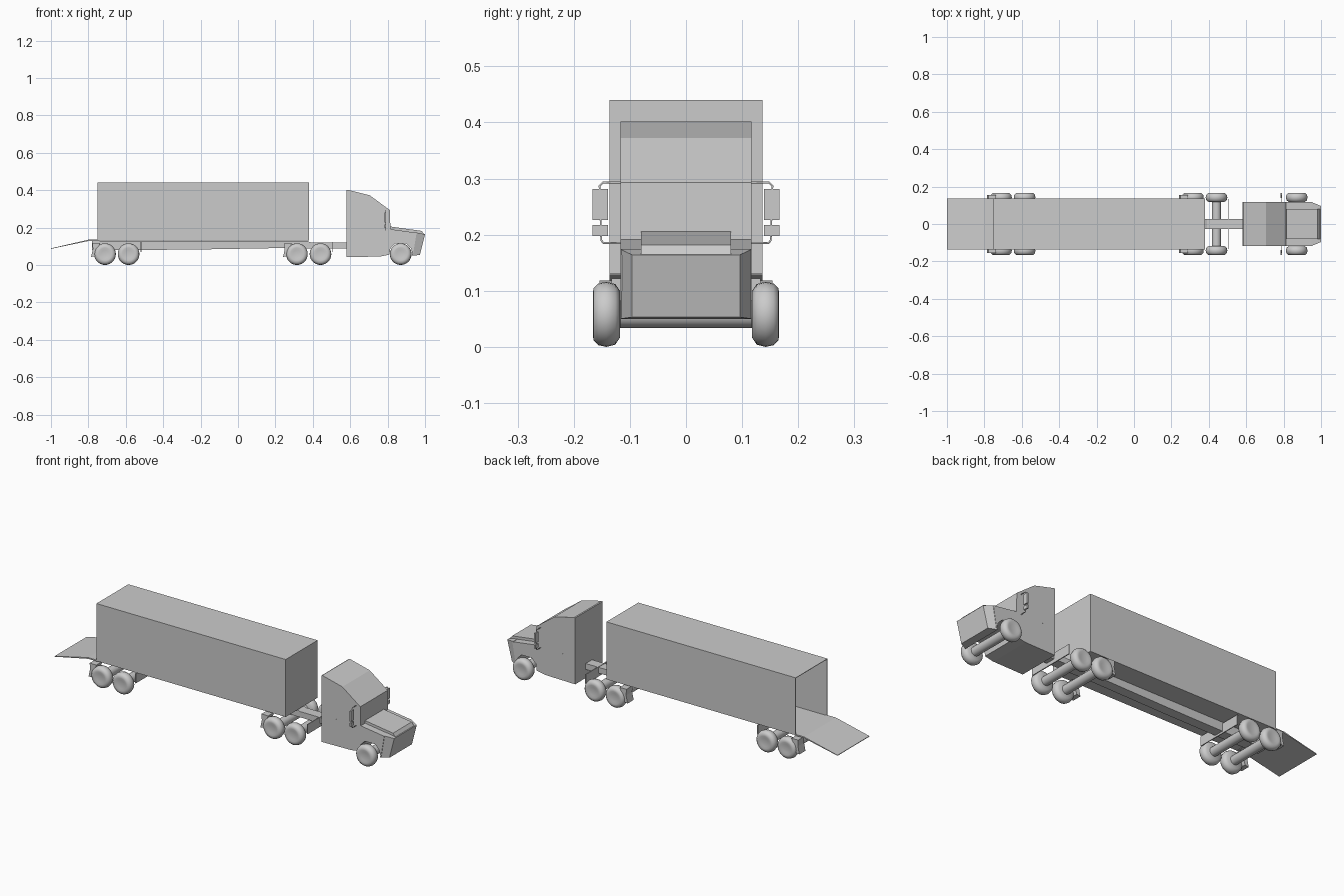
import bpy, bmesh, math
from mathutils import Vector

if "Cube" in bpy.data.objects:
    bpy.data.objects.remove(bpy.data.objects["Cube"])


def finish(name, bm, smooth=False):
    bmesh.ops.recalc_face_normals(bm, faces=bm.faces[:])
    me = bpy.data.meshes.new(name)
    bm.to_mesh(me)
    bm.free()
    ob = bpy.data.objects.new(name, me)
    bpy.context.collection.objects.link(ob)
    if smooth:
        bpy.context.view_layer.objects.active = ob
        ob.select_set(True)
        bpy.ops.object.shade_smooth_by_angle(angle=math.radians(50))
        ob.select_set(False)
    return ob


def prism(name, profile):
    """Side profile of (x, z, half width) spanned across y."""
    bm = bmesh.new()
    a = [bm.verts.new((x, -w, z)) for x, z, w in profile]
    b = [bm.verts.new((x, w, z)) for x, z, w in profile]
    bm.faces.new(a)
    bm.faces.new(b[::-1])
    n = len(profile)
    for i in range(n):
        j = (i + 1) % n
        bm.faces.new((a[i], b[i], b[j], a[j]))
    return finish(name, bm)


def flat(name, points, w):
    return prism(name, [(x, z, w) for x, z in points])


def box(name, x0, x1, y0, y1, z0, z1):
    ob = flat(name, [(x0, z0), (x1, z0), (x1, z1), (x0, z1)], (y1 - y0) / 2)
    ob.location.y = (y0 + y1) / 2
    return ob


R = 0.058


def wheel(name, x, side):
    prof = [(0, .116), (.042, .118), (.054, .126), (R, .142),
            (.055, .156), (.046, .165), (.034, .166), (.022, .163), (0, .163)]
    bm = bmesh.new()
    vs = [bm.verts.new((r, y * side, 0)) for r, y in prof]
    es = [bm.edges.new(p) for p in zip(vs, vs[1:])]
    bmesh.ops.spin(bm, geom=vs + es, cent=(0, 0, 0), axis=(0, 1, 0),
                   angle=2 * math.pi, steps=28, use_duplicate=False)
    bmesh.ops.remove_doubles(bm, verts=bm.verts[:], dist=1e-4)
    ob = finish(name, bm, True)
    ob.location = (x, 0, R)


def axle(name, x):
    bm = bmesh.new()
    bmesh.ops.create_cone(bm, cap_ends=True, segments=20, radius1=.024,
                          radius2=.024, depth=.25)
    for v in bm.verts:
        v.co = Vector((v.co.x + x, v.co.z, v.co.y + R))
    finish(name, bm, True)
    for s, tag in ((-1, "near"), (1, "far")):
        wheel(f"{name}_wheel_{tag}", x, s)


# Trailer body, hollow and open at the rear
bm = bmesh.new()
bmesh.ops.create_cube(bm, size=1)
for v in bm.verts:
    v.co = Vector((-.185 + v.co.x * 1.13, v.co.y * .272, .285 + v.co.z * .31))
rear = [f for f in bm.faces if f.calc_center_median().x < -.7]
bmesh.ops.delete(bm, geom=rear, context='FACES_ONLY')
me = bpy.data.meshes.new("trailer_body")
bm.to_mesh(me)
bm.free()
trailer = bpy.data.objects.new("trailer_body", me)
bpy.context.collection.objects.link(trailer)
mod = trailer.modifiers.new("wall", 'SOLIDIFY')
mod.thickness = .004
mod.offset = -1

# Tail ramp and the frame below the trailer
flat("loading_ramp", [(-.74, .135), (-.80, .135), (-1, .089), (-1, .086),
                      (-.80, .128), (-.74, .128)], .136)
flat("chassis_frame", [(-.78, .128), (.37, .128), (.39, .12), (.60, .12), (.60, .088),
                       (.2, .09), (-.2, .083), (-.52, .08), (-.78, .08)], .027)

# Two tandem bogies with front plates and rear mudflaps
for tag, c in (("rear", -.648), ("drive", .378)):
    for k, d in enumerate((-.063, .063)):
        axle(f"{tag}_axle_{k + 1}", c + d)
    box(f"{tag}_bogie_plate", c + .126, c + .131, -.133, .133, .07, .122)
    for s, side in ((-1, "near"), (1, "far")):
        flap = flat(f"{tag}_mudflap_{side}",
                    [(c - .137, .043), (c - .115, .047), (c - .10, .09),
                     (c - .09, .118), (c - .13, .118), (c - .128, .085)], .026)
        flap.location.y = s * .128
axle("steering_axle", .87)

# Cab: lower body and sleeper roof
flat("cab_lower", [(.58, .042), (.76, .045), (.81, .055), (.818, .19), (.58, .186)], .117)
flat("cab_upper", [(.58, .186), (.815, .19), (.812, .293), (.705, .372), (.585, .402),
                   (.58, .40)], .117)

# Hood with wheel arch, tapered nose and raised centre panel
flat("hood", [(.81, .192), (.955, .172), (.935, .052), (.925, .09), (.90, .115),
              (.84, .115), (.815, .09), (.81, .06)], .117)
prism("nose", [(.95, .174, .117), (1.0, .164, .096), (.972, .053, .096), (.93, .05, .117)])
flat("hood_panel", [(.81, .206), (.982, .182), (.995, .165), (.81, .16)], .08)

# Mirrors on bent tube brackets
for s, side in ((-1, "near"), (1, "far")):
    cu = bpy.data.curves.new("mirror_bracket_" + side, 'CURVE')
    cu.dimensions = '3D'
    cu.bevel_depth = .002
    cu.bevel_resolution = 1
    sp = cu.splines.new('POLY')
    path = [(.11, .293), (.148, .293), (.154, .287), (.151, .19), (.147, .185), (.11, .185)]
    sp.points.add(len(path) - 1)
    for p, (y, z) in zip(sp.points, path):
        p.co = (.787, s * y, z, 1)
    bpy.context.collection.objects.link(
        bpy.data.objects.new("mirror_bracket_" + side, cu))
    lo, hi = sorted((s * .139, s * .167))
    box("main_mirror_" + side, .783, .791, lo, hi, .226, .281)
    box("small_mirror_" + side, .783, .791, lo, hi, .198, .217)
